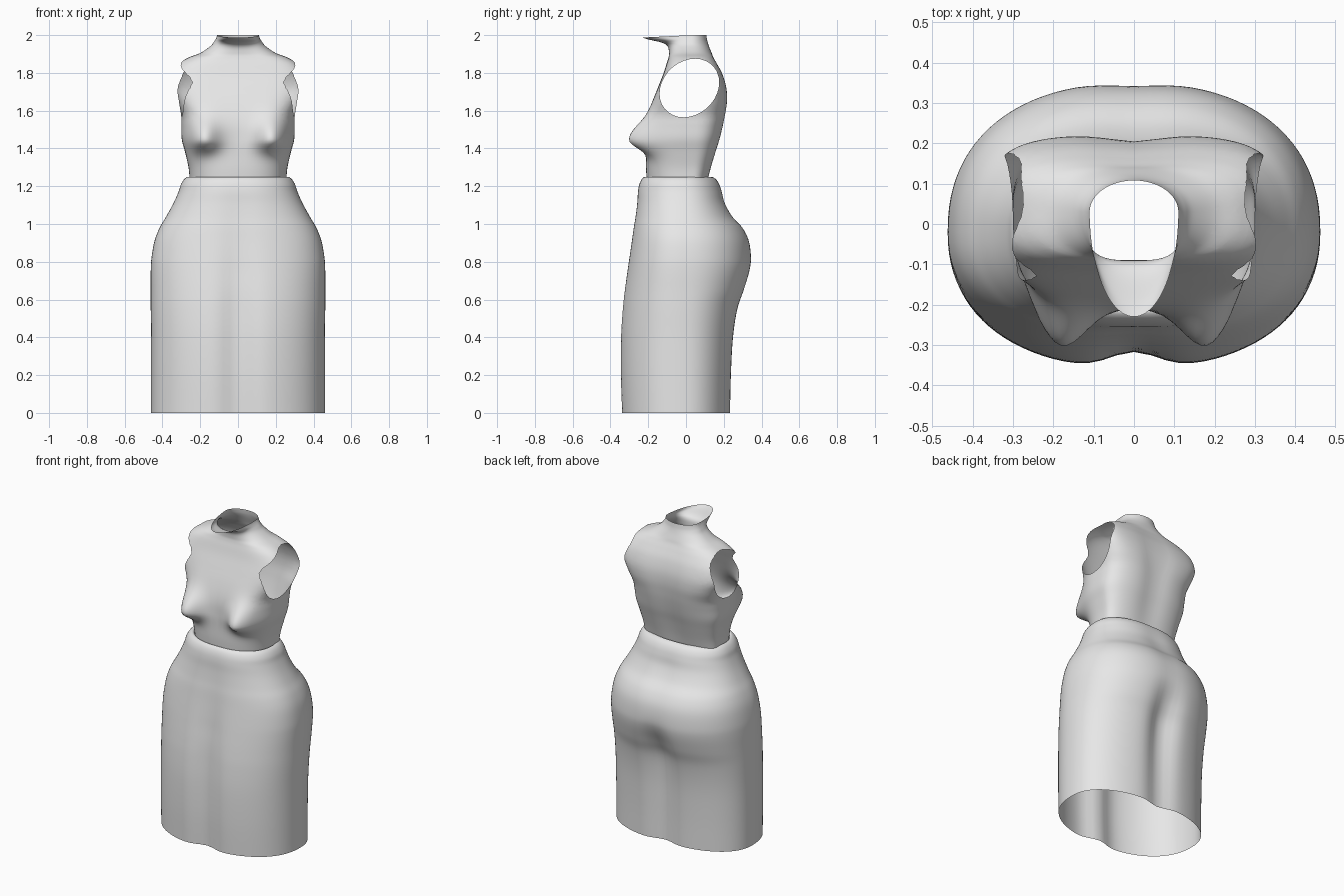
import bpy, bmesh, math
from mathutils import Vector

SEG, SUB = 96, 5

fabric = bpy.data.materials.new("light grey fabric")
fabric.diffuse_color = (0.8, 0.8, 0.8, 1)


def smooth_rows(rows):
    """Catmull-Rom interpolation through the key rings."""
    out = []
    for i in range(len(rows) - 1):
        a, b = rows[max(i - 1, 0)], rows[i]
        c, d = rows[i + 1], rows[min(i + 2, len(rows) - 1)]
        for k in range(SUB):
            t = k / SUB
            out.append([0.5 * (2 * q + (r - p) * t + (2 * p - 5 * q + 4 * r - s) * t * t
                               + (3 * q - p - 3 * r + s) * t ** 3)
                        for p, q, r, s in zip(a, b, c, d)])
    return out + [list(rows[-1])]


def power(v, e):
    return math.copysign(abs(v) ** e, v)


def loft(rows, y0, shape=None):
    """Open tube; row = z, half width, front y, back y, squareness, front dent, back dent."""
    bm = bmesh.new()
    rings = []
    for z, w, f, b, n, df, db in smooth_rows(rows):
        ring = []
        for i in range(SEG):
            a = 2 * math.pi * i / SEG
            c, s = math.cos(a), math.sin(a)
            x = w * power(c, 2 / n)
            sy = power(s, 2 / n)
            y = y0 + sy * ((b - y0) if s > 0 else (y0 - f))
            groove = math.exp(-(x / 0.085) ** 2)
            y += groove * (-db if s > 0 else df) * min(1, abs(sy) * 2)
            p = Vector((x, y, z))
            ring.append(bm.verts.new(shape(p, sy) if shape else p))
        rings.append(ring)
    for lo, hi in zip(rings, rings[1:]):
        for i in range(SEG):
            j = (i + 1) % SEG
            bm.faces.new((lo[i], lo[j], hi[j], hi[i]))
    return bm


def finish(bm, name):
    for f in bm.faces:
        f.smooth = True
    me = bpy.data.meshes.new(name)
    bm.to_mesh(me)
    bm.free()
    me.materials.append(fabric)
    ob = bpy.data.objects.new(name, me)
    bpy.context.collection.objects.link(ob)


# Skirt: open hem, full hips, rounded waistband turned inward
skirt_rows = [
    (0.00, 0.460, -0.350, 0.243, 2.3, 0.040, 0.035),
    (0.20, 0.460, -0.357, 0.248, 2.3, 0.040, 0.040),
    (0.40, 0.460, -0.356, 0.260, 2.3, 0.040, 0.048),
    (0.55, 0.462, -0.346, 0.284, 2.3, 0.036, 0.055),
    (0.65, 0.462, -0.334, 0.318, 2.3, 0.030, 0.045),
    (0.75, 0.462, -0.319, 0.345, 2.3, 0.025, 0.020),
    (0.82, 0.458, -0.308, 0.350, 2.3, 0.020, 0.008),
    (0.91, 0.442, -0.294, 0.338, 2.3, 0.015, 0.006),
    (0.98, 0.415, -0.284, 0.305, 2.3, 0.012, 0.008),
    (1.04, 0.380, -0.274, 0.252, 2.3, 0.010, 0.010),
    (1.11, 0.342, -0.265, 0.213, 2.3, 0.008, 0.010),
    (1.17, 0.315, -0.260, 0.195, 2.3, 0.006, 0.006),
    (1.21, 0.302, -0.252, 0.180, 2.3, 0.005, 0.004),
    (1.238, 0.284, -0.238, 0.160, 2.3, 0.004, 0.003),
    (1.25, 0.264, -0.220, 0.135, 2.3, 0.003, 0.002),
    (1.24, 0.253, -0.208, 0.122, 2.3, 0.003, 0.002),
]
finish(loft(skirt_rows, -0.02), "skirt")


# Bodice: bust and a forward collar tongue shaped on the loft
def bodice_shape(p, sy):
    if sy < 0:
        dz = p.z - 1.445
        bust = math.exp(-((abs(p.x) - 0.185) / 0.085) ** 2
                        - (dz / (0.11 if dz > 0 else 0.062)) ** 2)
        p.y -= 0.115 * bust * min(1, -1.3 * sy)
        p.z -= 0.013 * -sy * max(0, min(1, (p.z - 1.95) / 0.05))
    return p


bodice_rows = [
    (1.235, 0.256, -0.208, 0.120, 2.6, 0.0, 0.008),
    (1.30, 0.262, -0.212, 0.138, 2.7, 0.0, 0.012),
    (1.38, 0.280, -0.212, 0.162, 2.8, 0.0, 0.015),
    (1.45, 0.298, -0.210, 0.184, 2.8, 0.0, 0.016),
    (1.52, 0.300, -0.208, 0.201, 2.9, 0.0, 0.016),
    (1.58, 0.302, -0.198, 0.212, 3.2, 0.0, 0.016),
    (1.65, 0.325, -0.177, 0.220, 3.8, 0.0, 0.016),
    (1.72, 0.355, -0.150, 0.216, 4.0, 0.0, 0.014),
    (1.79, 0.352, -0.122, 0.196, 3.9, 0.0, 0.010),
    (1.845, 0.318, -0.104, 0.168, 3.5, 0.0, 0.006),
    (1.88, 0.265, -0.093, 0.148, 3.0, 0.0, 0.003),
    (1.905, 0.200, -0.090, 0.136, 2.5, 0.0, 0.0),
    (1.94, 0.148, -0.097, 0.122, 2.2, 0.0, 0.0),
    (1.965, 0.127, -0.130, 0.114, 2.0, 0.0, 0.0),
    (1.985, 0.115, -0.195, 0.110, 2.0, 0.0, 0.0),
    (2.00, 0.110, -0.230, 0.108, 2.0, 0.0, 0.0),
]
bm = loft(bodice_rows, 0.03, bodice_shape)

# Armholes: slanted ovals cut through both sides
oval = []
for i in range(32):
    a = 2 * math.pi * i / 32
    oval.append((0.018 + 0.155 * math.cos(a) + 0.03 * math.sin(a),
                 1.72 + 0.155 * math.sin(a)))
edges = list(zip(oval, oval[1:] + oval[:1]))


def near(f):
    c = f.calc_center_median()
    return abs(c.x) > 0.15 and abs(c.y - 0.018) < 0.2 and abs(c.z - 1.72) < 0.185


def inside(f):
    c = f.calc_center_median()
    return abs(c.x) > 0.15 and all(
        (q[0] - p[0]) * (c.z - p[1]) - (q[1] - p[1]) * (c.y - p[0]) > 0 for p, q in edges)


for p, q in edges:
    faces = [f for f in bm.faces if near(f)]
    geom = faces + list({e for f in faces for e in f.edges}) + list({v for f in faces for v in f.verts})
    bmesh.ops.bisect_plane(bm, geom=geom, dist=1e-5, plane_co=(0, p[0], p[1]),
                           plane_no=(0, q[1] - p[1], p[0] - q[0]))
bmesh.ops.delete(bm, geom=[f for f in bm.faces if inside(f)], context='FACES')
finish(bm, "bodice")
